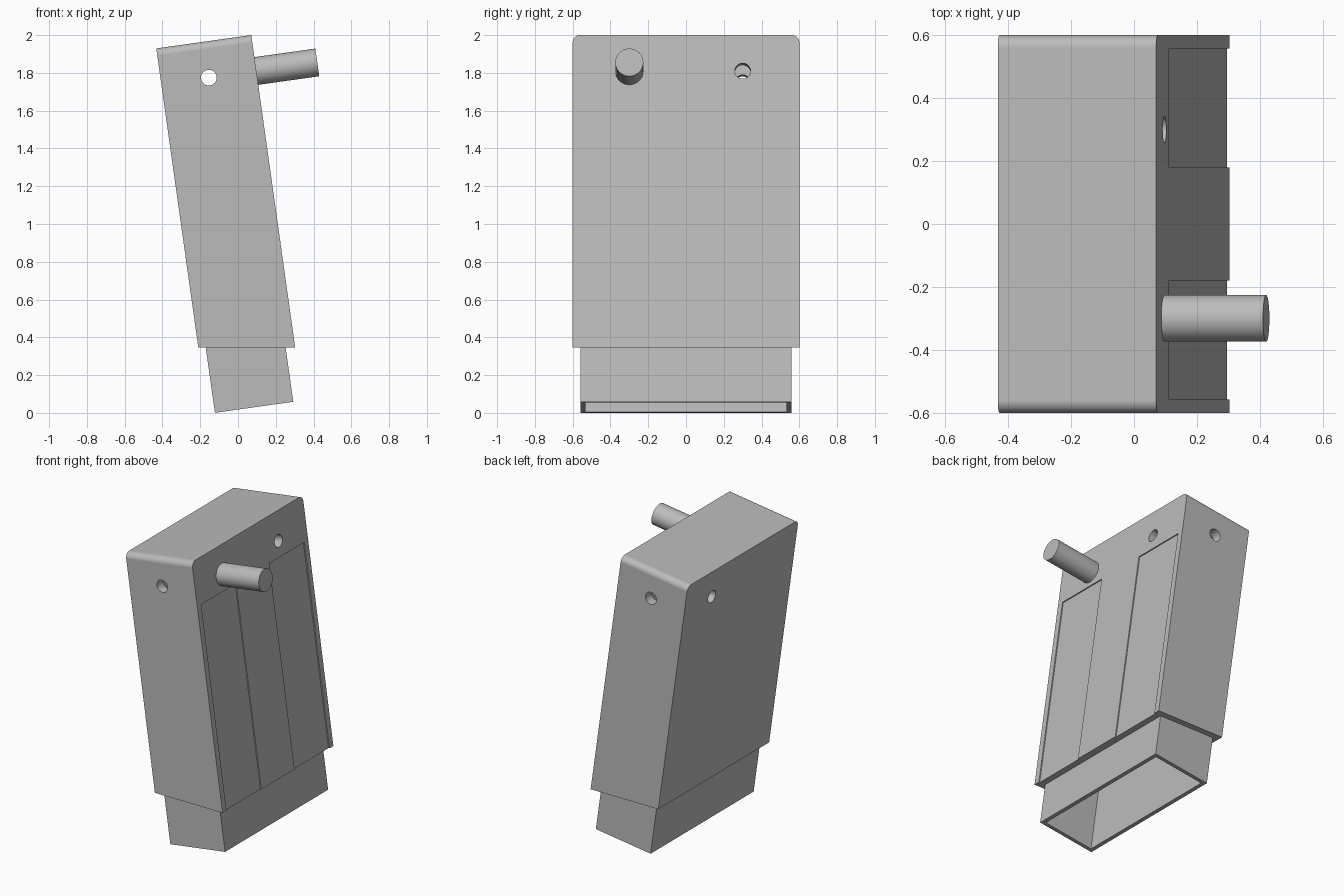
import bpy
import bmesh
from math import radians
from mathutils import Matrix, Vector

if "Cube" in bpy.data.objects:
    bpy.data.objects.remove(bpy.data.objects["Cube"], do_unlink=True)

# Everything is laid out upright, then leaned back about the y axis
LEAN = Matrix.Rotation(radians(-8), 4, 'Y')
SHOULDER = 0.345          # height of the level cut between housing and sleeve
BACK, FRONT, TOP = -0.160, 0.348, 1.971
HOLE_W, HOLE_R = 1.779, 0.0415
MID = (BACK + FRONT) / 2

grey = bpy.data.materials.new("plain_grey")
grey.use_nodes = True
colour = (0.5, 0.5, 0.5, 1)
grey.diffuse_color = colour
grey.node_tree.nodes["Principled BSDF"].inputs["Base Color"].default_value = colour


def finish(name, bm):
    """Turn a bmesh into a leaned object."""
    bmesh.ops.recalc_face_normals(bm, faces=bm.faces)
    mesh = bpy.data.meshes.new(name)
    bm.to_mesh(mesh)
    bm.free()
    mesh.materials.append(grey)
    obj = bpy.data.objects.new(name, mesh)
    bpy.context.collection.objects.link(obj)
    return obj


def block(name, low, high, round_top=0, keep=None):
    """Leaned box; keep = 1 / -1 keeps what is above / below the shoulder."""
    low, high = Vector(low), Vector(high)
    bm = bmesh.new()
    bmesh.ops.create_cube(bm, size=1)
    bmesh.ops.scale(bm, vec=high - low, verts=bm.verts)
    bmesh.ops.translate(bm, vec=(low + high) / 2, verts=bm.verts)
    if round_top:
        edges = [e for e in bm.edges
                 if all(v.co.z > high.z - 1e-4 for v in e.verts)
                 and abs(e.verts[0].co.y - e.verts[1].co.y) < 1e-4]
        bmesh.ops.bevel(bm, geom=edges, offset=round_top, segments=8,
                        profile=0.5, affect='EDGES')
    bm.transform(LEAN)
    if keep:
        bmesh.ops.bisect_plane(bm, geom=bm.verts[:] + bm.edges[:] + bm.faces[:],
                               plane_co=(0, 0, SHOULDER), plane_no=(0, 0, keep),
                               clear_inner=True)
        bmesh.ops.holes_fill(bm, edges=[e for e in bm.edges if e.is_boundary])
    return finish(name, bm)


def rod(name, start, end, radius):
    """Leaned cylinder between two points."""
    start, end = Vector(start), Vector(end)
    axis = end - start
    bm = bmesh.new()
    bmesh.ops.create_cone(bm, cap_ends=True, segments=48, radius1=radius,
                          radius2=radius, depth=axis.length)
    turn = axis.to_track_quat('Z', 'Y').to_matrix().to_4x4()
    bm.transform(LEAN @ Matrix.Translation((start + end) / 2) @ turn)
    return finish(name, bm)


def cut(obj, cutters):
    """Subtract the cutters and bake the result."""
    for c in cutters:
        c.hide_render = True
        mod = obj.modifiers.new("cut", 'BOOLEAN')
        mod.operation, mod.solver, mod.object = 'DIFFERENCE', 'EXACT', c
    bpy.context.view_layer.update()
    graph = bpy.context.evaluated_depsgraph_get()
    mesh = bpy.data.meshes.new_from_object(obj.evaluated_get(graph))
    obj.modifiers.clear()
    obj.data = mesh


# Main parts
housing = block("housing", (BACK, -0.6, 0.1), (FRONT, 0.6, TOP), 0.04, keep=1)
sleeve = block("lower_sleeve", (-0.121, -0.558, 0.0175), (0.298, 0.558, 0.6), keep=-1)
tube = rod("spout_tube", (FRONT, -0.3, HOLE_W), (0.674, -0.3, HOLE_W), 0.074)

# Cutters: hollow inside, round holes and the two shallow panels
cavity = block("cavity_cutter", (-0.096, -0.532, -0.1), (0.273, 0.532, 1.904))
cross_hole = rod("cross_hole_cutter", (MID, -0.8, HOLE_W), (MID, 0.8, HOLE_W), HOLE_R)
through_hole = rod("through_hole_cutter", (-0.4, 0.3, HOLE_W), (0.6, 0.3, HOLE_W), HOLE_R)
bore = rod("spout_bore_cutter", (0.2, -0.3, HOLE_W), (0.8, -0.3, HOLE_W), HOLE_R)
panels = [block("panel_cutter", (FRONT - 0.007, min(a, b), 0.1), (0.45, max(a, b), 1.673))
          for a, b in ((0.18, 0.558), (-0.18, -0.558))]

cut(housing, [cavity, cross_hole, through_hole, bore] + panels)
cut(sleeve, [cavity])
cut(tube, [bore])
for helper in [cavity, cross_hole, through_hole, bore] + panels:
    bpy.data.objects.remove(helper, do_unlink=True)

# Smooth the rounded surfaces, keep the flat faces crisp
bpy.ops.object.select_all(action='DESELECT')
for obj in (housing, tube):
    obj.select_set(True)
bpy.context.view_layer.objects.active = housing
bpy.ops.object.shade_smooth_by_angle(angle=radians(30))
for obj in (housing, tube):
    obj.modifiers.new("even_normals", 'WEIGHTED_NORMAL').keep_sharp = True
